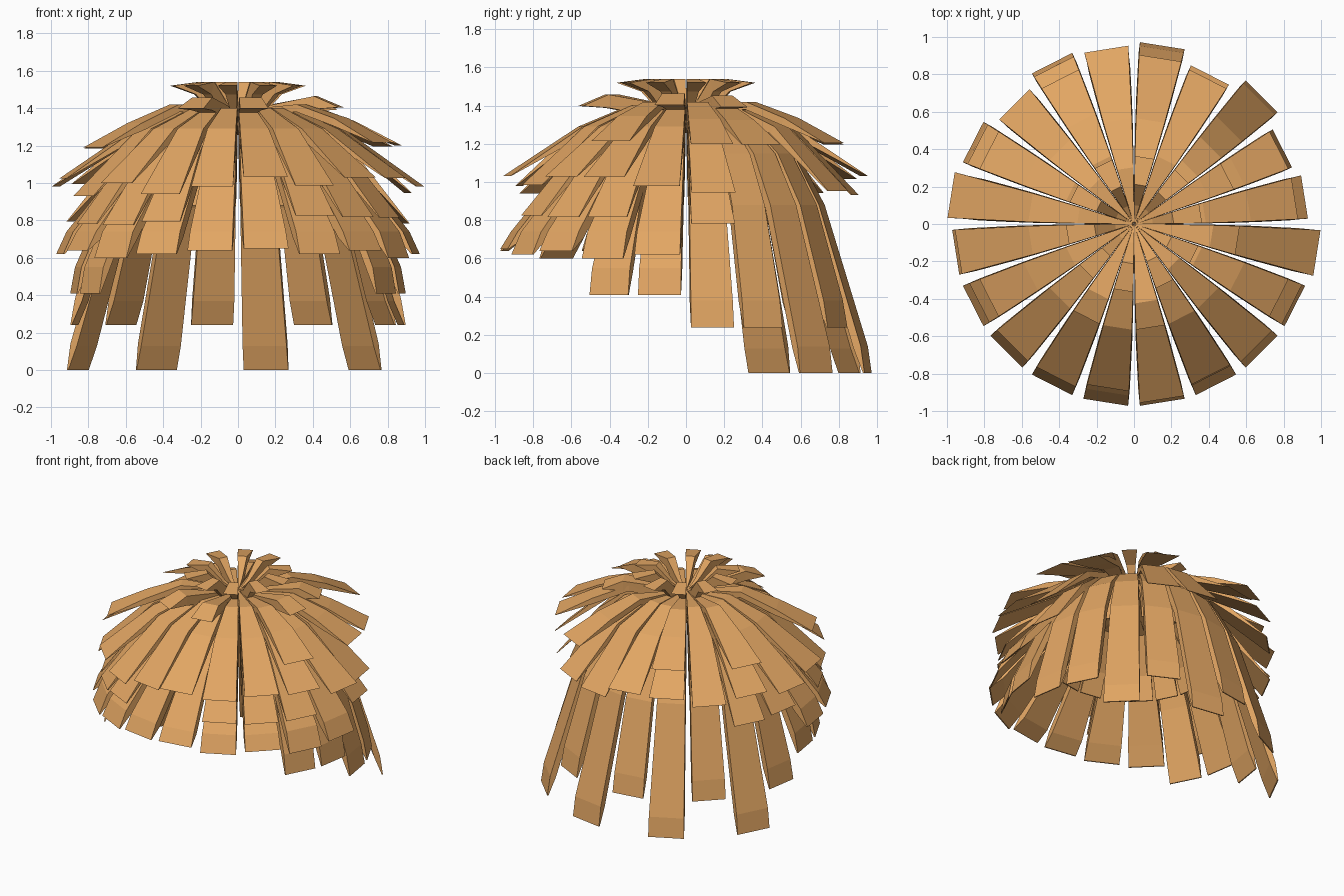
import bpy, bmesh, random
from math import cos, sin, radians, hypot

if "Cube" in bpy.data.objects:
    bpy.data.objects.remove(bpy.data.objects["Cube"])

random.seed(4)
N = 20                         # sectors around the crown, 18 degrees each

straw = bpy.data.materials.new("straw")
straw.diffuse_color = (0.76, 0.38, 0.125, 1)
straw.use_nodes = True
straw.node_tree.nodes["Principled BSDF"].inputs["Base Color"].default_value = straw.diffuse_color


def add_strand(bm, angle, profile, thick=0.05, tip=0.008):
    """Wedge-shaped strand following a (radius, height) profile, thinning to the tip."""
    a = radians(angle)
    last = len(profile) - 1
    rings = []
    for i, (r, z) in enumerate(profile):
        p, q = profile[max(i - 1, 0)], profile[min(i + 1, last)]
        dr, dz = q[0] - p[0], q[1] - p[1]
        length = hypot(dr, dz)
        t = tip if i == last else thick
        ir, iz = r + dz / length * t, z - dr / length * t
        if i == last:
            iz = max(iz, z)
        w = r * (0.156 - 0.032 * r)      # strands touch near the crown, part at the rim
        ring = []
        for rr, ww, zz in ((r, -w, z), (r, w, z), (ir, w, iz), (ir, -w, iz)):
            ring.append(bm.verts.new((rr * cos(a) - ww * sin(a),
                                      rr * sin(a) + ww * cos(a), zz)))
        rings.append(ring)
    for u, v in zip(rings, rings[1:]):
        for k in range(4):
            bm.faces.new((u[k], u[(k + 1) % 4], v[(k + 1) % 4], v[k]))
    bm.faces.new(rings[0])
    bm.faces.new(rings[-1])


def make_layer(name, strands):
    """strands: list of (sector, profile, thickness)."""
    bm = bmesh.new()
    for sector, profile, thick in strands:
        add_strand(bm, 9 + 18 * sector, profile, thick)
    bmesh.ops.recalc_face_normals(bm, faces=bm.faces)
    mesh = bpy.data.meshes.new(name)
    bm.to_mesh(mesh)
    bm.free()
    mesh.materials.append(straw)
    bpy.context.collection.objects.link(bpy.data.objects.new(name, mesh))


def jit(d):
    return random.uniform(-d, d)


# Short inner cap of strands
make_layer("inner_strands", [
    (s, [(0.01, 1.35), (0.33, 1.27), (0.52, 1.05), (0.57, 0.88)], 0.03)
    for s in range(N)])

# Longest hanging strands at the back and sides: sector -> tip height
back = {0: 0.24, 1: 0.24, 2: 0, 3: 0.24, 4: 0, 5: 0.24, 6: 0, 7: 0.24, 8: 0,
        9: 0.24, 10: 0.41, 11: 0.41, 18: 0.41, 19: 0.41}
make_layer("back_strands", [
    (s, [(0.01, 1.37), (0.42, 1.30), (0.58, 1.15), (0.72, 0.88),
         (0.945 if z == 0 else 0.865, z + 0.14), (0.965 if z == 0 else 0.89, z)], 0.04)
    for s, z in back.items()])

# Front and side fringe
make_layer("front_strands", [
    (s, [(0.01, 1.37), (0.42, 1.30), (0.66, 1.05), (0.91, 0.74),
         (0.965, (0.60, 0.62, 0.64)[s % 3] + (0.05 if s == 15 else 0))], 0.05)
    for s in range(10, N)])

# Middle layer, left off around the back right
make_layer("middle_strands", [
    (s, [(0.01, 1.38), (0.38, 1.35), (0.62, 1.16), (0.91, 0.80 + d)], 0.045)
    for s in (0, 8, 9, 11, 12, 13, 16, 17, 18) for d in [jit(0.03)]])

# Upper layer, tips spreading outward
make_layer("upper_strands", [
    (s, [(0.01, 1.39), (0.30, 1.40), (0.56, 1.29),
         (0.99 if s in (9, 19) else 0.92 + jit(0.04), 0.98 + d)], 0.045)
    for s in range(N) if s not in (1, 2)
    for d in [0 if s in (9, 14, 19) else jit(0.06)]])

# Loose flared strands over the shoulders of the shape
make_layer("flared_strands", [
    (s, [(0.01, 1.39), (0.38, 1.42), (0.62, 1.33 + d), (0.87, 1.20 + d)], 0.04)
    for s in (0, 1, 3, 6, 8, 11, 18) for d in [jit(0.025)]])

# Upturned tuft on the crown, short and drooping strands alternating
make_layer("crown_tuft", [
    (s, [(0.01, 1.38), (0.10, 1.43), (0.21, 1.54), (0.36, 1.52)] if s % 2 == 0 else
        [(0.01, 1.38), (0.15, 1.41), (0.42, 1.48 + d), (0.56, 1.42 + d)], 0.07)
    for s in range(N) if s % 2 == 0 or s in (1, 13, 15, 19)
    for d in [jit(0.02) - 0.01]])
